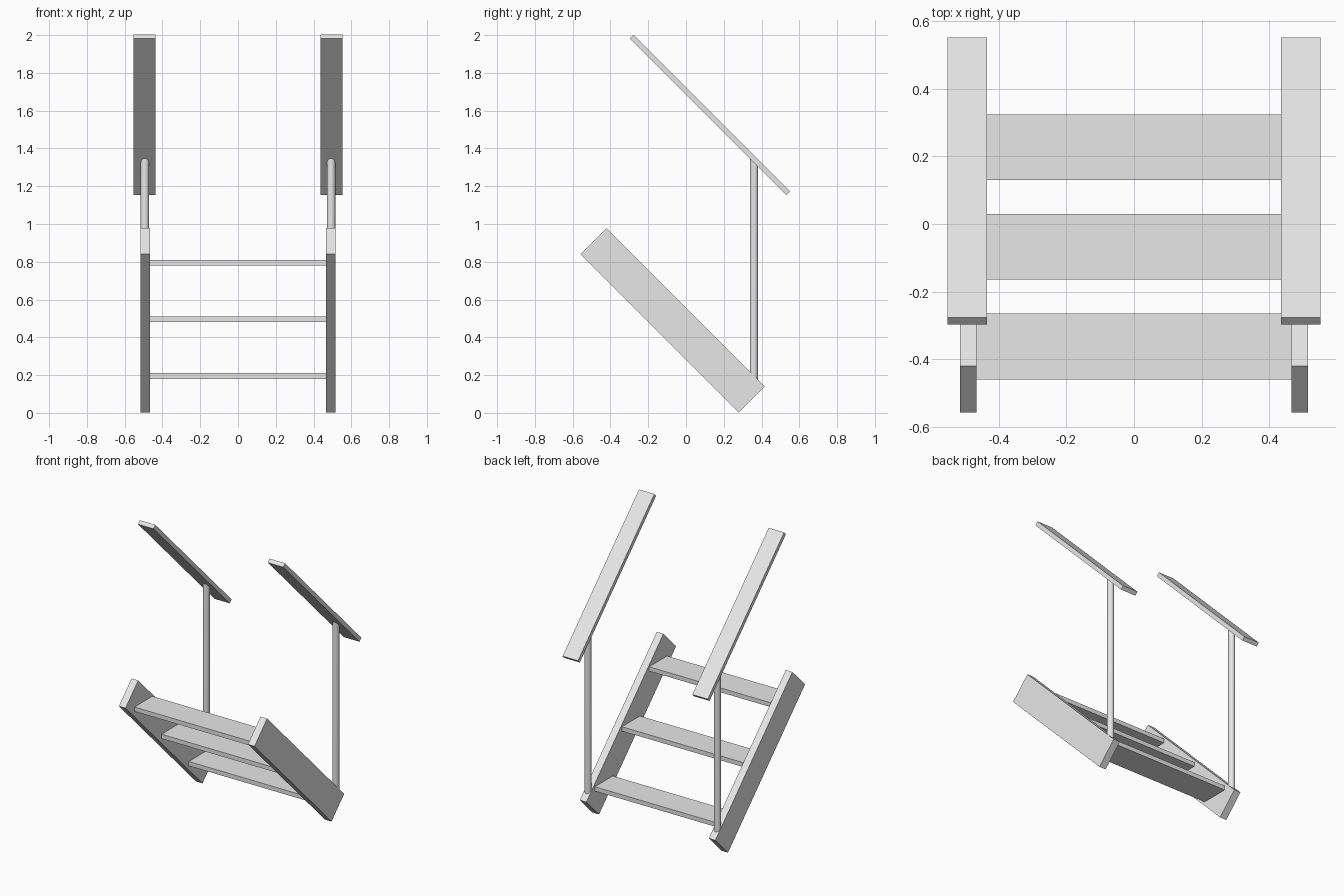
import bpy
import bmesh
from math import radians
from mathutils import Matrix, Vector

cube = bpy.data.objects.get("Cube")
if cube:
    bpy.data.objects.remove(cube, do_unlink=True)

grey = bpy.data.materials.new("light grey")
grey.use_nodes = True
grey.diffuse_color = (0.8, 0.8, 0.8, 1)
grey.node_tree.nodes["Principled BSDF"].inputs["Base Color"].default_value = (0.8, 0.8, 0.8, 1)

SLOPE = radians(-45)  # stairs and rails descend toward the back


def add_object(name, bm):
    mesh = bpy.data.meshes.new(name)
    bm.to_mesh(mesh)
    bm.free()
    mesh.materials.append(grey)
    obj = bpy.data.objects.new(name, mesh)
    bpy.context.collection.objects.link(obj)
    return obj


def box(name, centre, size, tilt=0):
    bm = bmesh.new()
    matrix = (Matrix.Translation(centre) @ Matrix.Rotation(tilt, 4, "X")
              @ Matrix.Diagonal((*size, 1)))
    bmesh.ops.create_cube(bm, size=1, matrix=matrix)
    return add_object(name, bm)


RAIL_Y, RAIL_Z = 0.1275, 1.5775
STRINGER_Y, STRINGER_Z = -0.07, 0.49


def post(name, x, y, radius):
    """Upright tube with ends mitred to the sloping rail and stringer."""
    bm = bmesh.new()
    bmesh.ops.create_cone(bm, cap_ends=True, segments=24, radius1=radius,
                          radius2=radius, depth=1,
                          matrix=Matrix.Translation((x, y, 0)))
    for v in bm.verts:
        if v.co.z > 0:
            v.co.z = RAIL_Z - (v.co.y - RAIL_Y)
        else:
            v.co.z = STRINGER_Z + 0.1 - (v.co.y - STRINGER_Y)
    for f in bm.faces:
        f.smooth = len(f.verts) == 4
    for e in bm.edges:
        e.smooth = all(f.smooth for f in e.link_faces)
    return add_object(name, bm)


# Sloping side boards, posts and flat handrails
for side, s in (("left", 1), ("right", -1)):
    box(side + "_stringer", Vector((s * 0.491, STRINGER_Y, STRINGER_Z)),
        (0.05, 1.185, 0.195), SLOPE)
    post(side + "_post", s * 0.493, 0.36, 0.022)
    box(side + "_handrail", Vector((s * 0.494, RAIL_Y, RAIL_Z)),
        (0.117, 1.174, 0.028), SLOPE)

# Level treads between the side boards
for i in range(3):
    box(f"tread_{i + 1}", Vector((0, 0.2275 - 0.295 * i, 0.195 + 0.3 * i)),
        (0.95, 0.195, 0.03))
